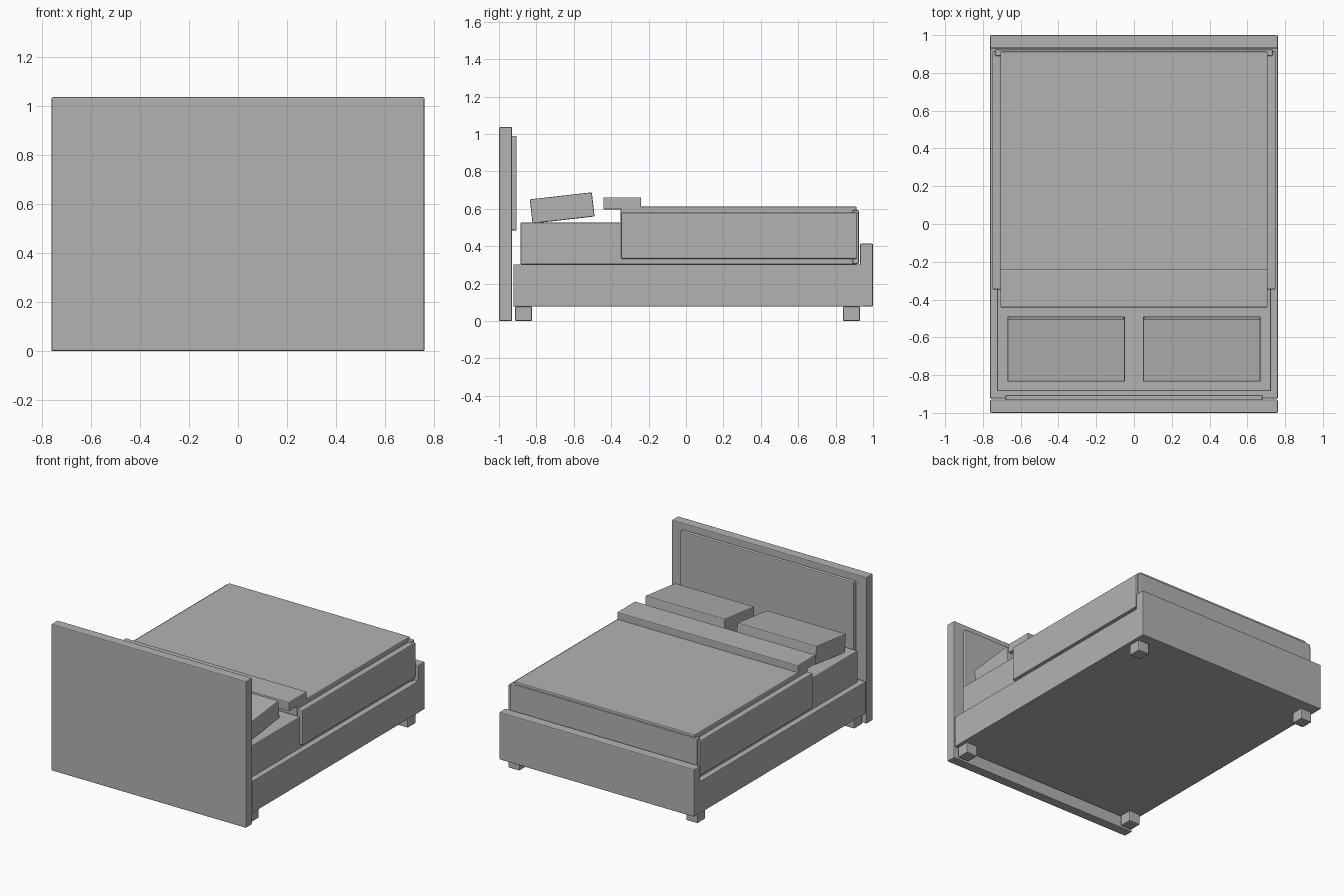
import bpy
import math

cube = bpy.data.objects.get("Cube")
if cube:
    bpy.data.objects.remove(cube, do_unlink=True)

grey = bpy.data.materials.new("plain_grey")
grey.use_nodes = True
COLOUR = (0.45, 0.45, 0.45, 1)
grey.diffuse_color = COLOUR
grey.node_tree.nodes["Principled BSDF"].inputs["Base Color"].default_value = COLOUR


def box(name, x, y, z, tilt=0, bevel=0.006):
    """Softly bevelled box from its (low, high) range on each axis."""
    ranges = (x, y, z)
    bpy.ops.mesh.primitive_cube_add(size=1, location=[(a + b) / 2 for a, b in ranges])
    ob = bpy.context.object
    ob.name = name
    ob.scale = [b - a for a, b in ranges]
    bpy.ops.object.transform_apply(location=False, rotation=False, scale=True)
    ob.rotation_euler.x = math.radians(tilt)
    mod = ob.modifiers.new("soft_edges", "BEVEL")
    mod.width = bevel
    mod.segments = 2
    ob.data.materials.append(grey)
    return ob


def wide(name, half, y, z, **options):
    """Box centred on the middle of the bed."""
    return box(name, (-half, half), y, z, **options)


# Frame
wide("headboard", 0.762, (-1, -0.93), (0, 1.037))
wide("headboard_panel", 0.68, (-0.935, -0.905), (0.485, 0.99))
wide("bed_base", 0.762, (-0.923, 0.96), (0.078, 0.303), bevel=0.004)
wide("footboard", 0.762, (0.93, 1), (0.078, 0.414))

# Bedding
wide("mattress", 0.725, (-0.885, 0.915), (0.303, 0.527))
wide("duvet", 0.708, (-0.35, 0.912), (0.527, 0.612))
wide("duvet_foot_drop", 0.735, (0.89, 0.924), (0.305, 0.593))
wide("duvet_fold", 0.708, (-0.442, -0.24), (0.597, 0.662))

# Paired parts on both sides
for side, s in (("left", 1), ("right", -1)):
    def span(a, b):
        return tuple(sorted((s * a, s * b)))

    box(side + "_duvet_drop", span(0.705, 0.75), (-0.347, 0.915), (0.333, 0.58))
    box(side + "_pillow", span(0.048, 0.67), (-0.829, -0.495), (0.54, 0.67), tilt=6.5)
    for end, y in (("head", -0.868), ("foot", 0.885)):
        box(f"{side}_{end}_leg", span(0.653, 0.741), (y - 0.045, y + 0.045), (0, 0.078))
